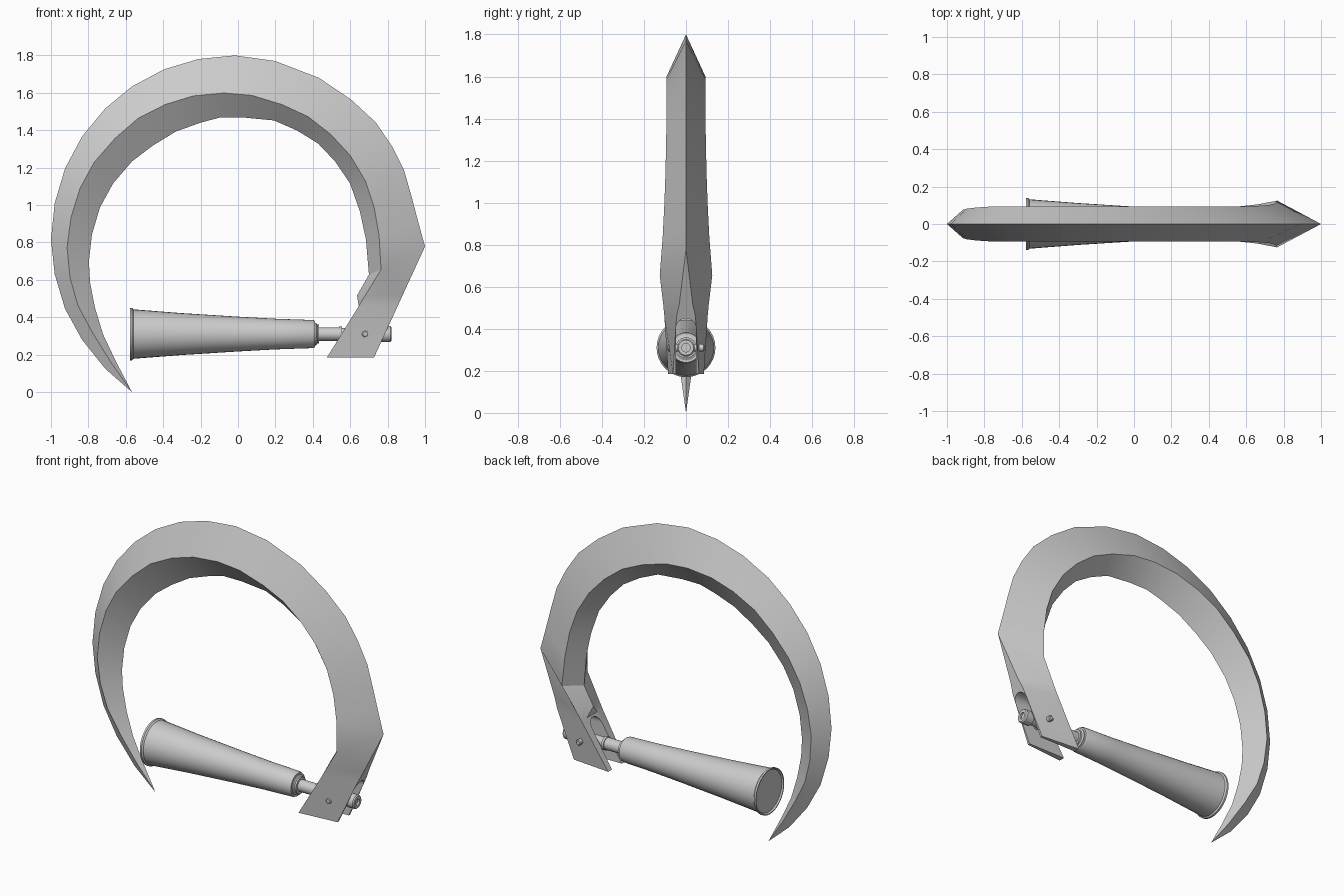
import bpy, bmesh, math


def make_object(name, bm):
    bmesh.ops.remove_doubles(bm, verts=bm.verts[:], dist=0.0005)
    bmesh.ops.recalc_face_normals(bm, faces=bm.faces[:])
    me = bpy.data.meshes.new(name)
    bm.to_mesh(me)
    bm.free()
    ob = bpy.data.objects.new(name, me)
    bpy.context.collection.objects.link(ob)
    return ob


def loft(name, rings):
    """Skin closed rings of equal length and cap both ends."""
    bm = bmesh.new()
    vs = [[bm.verts.new(p) for p in r] for r in rings]
    n = len(vs[0])
    for a, b in zip(vs, vs[1:]):
        for i in range(n):
            j = (i + 1) % n
            bm.faces.new((a[i], a[j], b[j], b[i]))
    bm.faces.new(vs[0])
    bm.faces.new(vs[-1])
    return make_object(name, bm)


def lathe_x(name, profile, z, seg=32):
    """Revolve (x, radius) points about a line along x."""
    return loft(name, [[(x, r * math.cos(2 * math.pi * i / seg),
                         z + r * math.sin(2 * math.pi * i / seg))
                        for i in range(seg)] for x, r in profile])


def smooth(ob, angle=30):
    bpy.ops.object.select_all(action='DESELECT')
    ob.select_set(True)
    bpy.context.view_layer.objects.active = ob
    bpy.ops.object.shade_smooth_by_angle(angle=math.radians(angle))


# Blade outlines in x, z: sharp outer edge, widest ridge, sharp inner edge
outer = [(-.567, 0), (-.71, .125), (-.834, .28), (-.925, .446), (-.98, .63),
         (-1, .815), (-.98, 1.01), (-.925, 1.195), (-.834, 1.366),
         (-.71, 1.516), (-.567, 1.634), (-.396, 1.725), (-.214, 1.78),
         (-.016, 1.8), (.198, 1.77), (.433, 1.68), (.604, 1.564),
         (.738, 1.441), (.824, 1.313), (.888, 1.185), (.925, 1.056),
         (.963, .912), (1, .778), (.88, .517), (.854, .46), (.727, .184)]
ridge = [(-.567, 0), (-.677, .155), (-.778, .318), (-.856, .463),
         (-.898, .612), (-.914, .773), (-.893, .933), (-.845, 1.088),
         (-.77, 1.227), (-.658, 1.356), (-.535, 1.463), (-.39, 1.537),
         (-.241, 1.583), (-.075, 1.599), (.075, 1.586), (.235, 1.537),
         (.374, 1.473), (.497, 1.377), (.6, 1.265), (.68, 1.131),
         (.727, .992), (.754, .837), (.765, .655), (.678, .513),
         (.646, .46), (.475, .184)]
inner = [(-.567, 0), (-.655, .168), (-.722, .31), (-.765, .452),
         (-.791, .586), (-.797, .698), (-.781, .842), (-.738, .987),
         (-.668, 1.115), (-.567, 1.233), (-.455, 1.318), (-.332, 1.393),
         (-.198, 1.441), (-.096, 1.468), (.027, 1.468), (.193, 1.452),
         (.316, 1.398), (.428, 1.329), (.519, 1.233), (.599, 1.115),
         (.652, .965), (.684, .816), (.7, .628), (.636, .516),
         (.646, .46), (.475, .184)]
width = [0, .022, .042, .057, .068, .076, .082, .088] + [.093] * 10 + \
        [.095, .098, .103, .111, .125, .108, .103, .085]
outer_y = [0] * 23 + [.032, .045, .062]
inner_y = [0] * 24 + [.05, .05]

rings = []
for o, m, i, w, oy, iy in zip(outer, ridge, inner, width, outer_y, inner_y):
    half = [(o, oy), (m, w), (i, iy)]
    rings.append([(p[0], y, p[1]) for p, y in half] +
                 [(p[0], -y, p[1]) for p, y in reversed(half)])
blade = loft("curved_blade", rings)

# Arched slot that forks the base of the blade
arch = [(.048, 0.1)] + [(.048 * math.cos(t * math.pi / 12),
                         .402 + .048 * math.sin(t * math.pi / 12))
                        for t in range(13)] + [(-.048, 0.1)]
cutter = loft("slot_cutter", [[(x, y, z) for y, z in arch] for x in (.3, 1.1)])
mod = blade.modifiers.new("slot", 'BOOLEAN')
mod.operation = 'DIFFERENCE'
mod.solver = 'EXACT'
mod.object = cutter
bpy.context.view_layer.objects.active = blade
bpy.ops.object.modifier_apply(modifier=mod.name)
bpy.data.objects.remove(cutter)
smooth(blade, 25)

# Tapered handle with a flared rim and slightly dished end
axis_z = .31
handle = lathe_x("handle", [(-.56, 0), (-.562, .08), (-.568, .128),
                            (-.577, .134), (-.577, .14), (-.566, .14),
                            (-.558, .132), (-.3, .112), (0, .093),
                            (.2, .082), (.4, .075), (.412, .07),
                            (.412, 0)], axis_z)
smooth(handle)

# Stepped shaft and collars joining the handle to the fork
shaft = lathe_x("shaft", [(.405, 0), (.405, .06), (.418, .06), (.424, .05),
                          (.434, .05), (.434, .036), (.54, .036),
                          (.54, .041), (.555, .041), (.555, .032),
                          (.765, .032), (.765, .042), (.815, .042),
                          (.822, .036), (.822, .02), (.81, .02),
                          (.81, 0)], axis_z, 24)
smooth(shaft)

# Cross pin through both fork plates
pin = loft("fork_pin", [[(.68 + r * math.cos(math.pi * i / 8), y,
                          axis_z + r * math.sin(math.pi * i / 8))
                         for i in range(16)]
                        for y, r in ((-.088, .012), (-.084, .017),
                                     (.084, .017), (.088, .012))])
smooth(pin)
